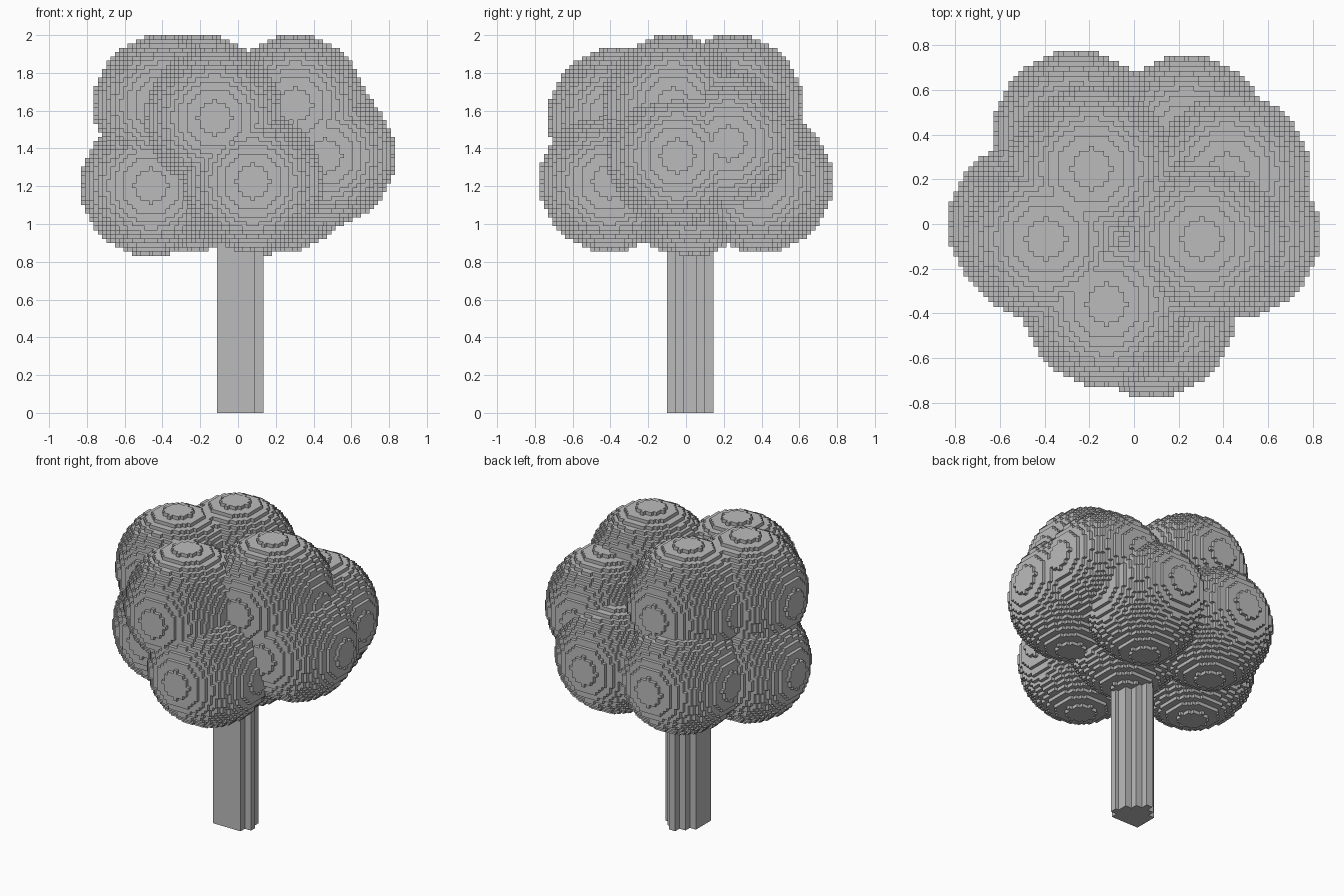
import bpy, bmesh

cube = bpy.data.objects.get("Cube")
if cube:
    bpy.data.objects.remove(cube, do_unlink=True)

V = 2 / 89          # size of one block
R = 16.5            # leaf ball radius in blocks

grey = bpy.data.materials.new("plain_grey")
grey.use_nodes = True
grey.diffuse_color = (0.5, 0.5, 0.5, 1)
grey.node_tree.nodes["Principled BSDF"].inputs["Base Color"].default_value = (0.5, 0.5, 0.5, 1)


def place(x, y, z):
    """Block grid corner to model space."""
    return (x * V, y * V, z * V)


def finish(bm, name):
    mesh = bpy.data.meshes.new(name)
    bm.to_mesh(mesh)
    bm.free()
    mesh.materials.append(grey)
    obj = bpy.data.objects.new(name, mesh)
    bpy.context.collection.objects.link(obj)
    return obj


# Leaf balls: centre blocks
balls = [
    (-21, 0, 53), (3, -18, 54), (-12, 18, 54), (10, 17, 54), (3, 1, 53),   # lower ring and core
    (20, -2, 60), (18, 10, 63),                                            # middle
    (-6, -16, 69), (13, -3, 72), (-18, -3, 72), (-9, 11, 72),              # crown
]

reach = range(-int(R), int(R) + 1)
offsets = [(i, j, k) for i in reach for j in reach for k in reach
           if i * i + j * j + k * k <= R * R]
blocks = {(x + i, y + j, z + k) for x, y, z in balls for i, j, k in offsets}

# Canopy: one quad for each exposed block side
bm = bmesh.new()
corners = {}


def corner(p):
    if p not in corners:
        corners[p] = bm.verts.new(place(p[0], p[1] - 0.5, p[2]))
    return corners[p]


for block in blocks:
    for axis in range(3):
        u, w = (axis + 1) % 3, (axis + 2) % 3
        for side in (0, 1):
            near = list(block)
            near[axis] += 2 * side - 1
            if tuple(near) in blocks:
                continue
            loop = []
            for a, b in ((0, 0), (1, 0), (1, 1), (0, 1)):
                p = list(block)
                p[axis] += side
                p[u] += a
                p[w] += b
                loop.append(corner(tuple(p)))
            bm.faces.new(loop if side else loop[::-1])
finish(bm, "canopy")

# Trunk: stepped outline raised into the canopy
outline = [(-5, -4.5), (4, -4.5), (4, -2.5), (6, -2.5), (6, -0.5), (5, -0.5),
           (5, 2.5), (3, 2.5), (3, 4.5), (1, 4.5), (1, 6.5), (-1, 6.5),
           (-1, 4.5), (-3, 4.5), (-3, 2.5), (-5, 2.5)]
bm = bmesh.new()
base = bm.faces.new([bm.verts.new(place(x, y, 0)) for x, y in outline])
top = bmesh.ops.extrude_face_region(bm, geom=[base])["geom"]
bmesh.ops.translate(bm, vec=(0, 0, 50 * V),
                    verts=[g for g in top if isinstance(g, bmesh.types.BMVert)])
bmesh.ops.recalc_face_normals(bm, faces=bm.faces)
finish(bm, "trunk")
